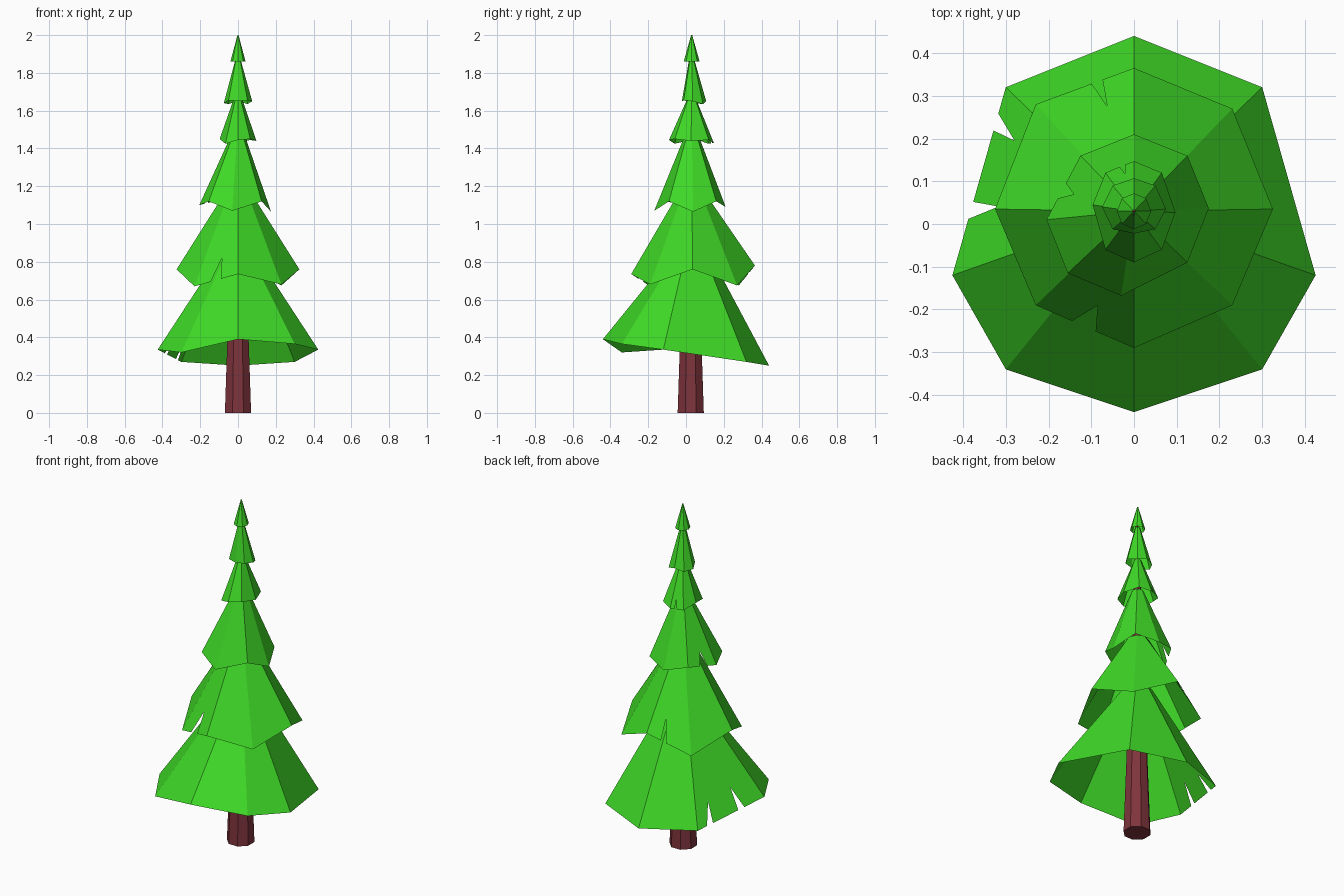
import bpy, bmesh, math
from mathutils import Vector

if "Cube" in bpy.data.objects:
    bpy.data.objects.remove(bpy.data.objects["Cube"])

CX, CY = 0.0, 0.03  # trunk axis


def material(name, color):
    m = bpy.data.materials.new(name)
    m.diffuse_color = (*color, 1.0)
    m.use_nodes = True
    m.node_tree.nodes["Principled BSDF"].inputs["Base Color"].default_value = m.diffuse_color
    return m


green = material("leaf green", (0.05, 0.70, 0.02))
brown = material("reddish bark", (0.21, 0.034, 0.045))


def finish(bm, name, mat):
    mesh = bpy.data.meshes.new(name)
    bm.to_mesh(mesh)
    bm.free()
    mesh.materials.append(mat)
    obj = bpy.data.objects.new(name, mesh)
    bpy.context.collection.objects.link(obj)
    return obj


def tier(name, rim, top_z, top_r, notches=()):
    """Open hollow skirt; rim runs clockwise from the back.
    Each notch is (side, start, middle, end, depth)."""
    bm = bmesh.new()
    rim = [Vector(p) for p in rim]
    n = len(rim)
    top = []
    for p in rim:
        d = Vector((p.x - CX, p.y - CY, 0)).normalized() * top_r
        top.append(Vector((CX + d.x, CY + d.y, top_z)))
    rv = [bm.verts.new(p) for p in rim]
    tv = [bm.verts.new(p) for p in top]
    for i in range(n):
        j = (i + 1) % n
        a, b = rim[i], rim[j]
        edge = [rv[i]]
        for side, t0, tm, t1, depth in notches:
            if side == i:
                tip = a.lerp(b, tm).lerp(top[i].lerp(top[j], tm), depth)
                edge += [bm.verts.new(p) for p in (a.lerp(b, t0), tip, a.lerp(b, t1))]
        edge += [rv[j], tv[j], tv[i]]
        bm.faces.new(edge[::-1])
    return finish(bm, name, green)


# Trunk: eight-sided taper running up through every tier
bm = bmesh.new()
rings = []
for z, r in ((0.0, 0.075), (1.98, 0.004)):
    rings.append([bm.verts.new((CX + r * math.cos(a), CY - 0.005 + r * math.sin(a), z))
                  for a in (math.pi / 8 + k * math.pi / 4 for k in range(8))])
low, high = rings
for k in range(8):
    j = (k + 1) % 8
    bm.faces.new((low[k], low[j], high[j], high[k]))
bm.faces.new(low[::-1])
bm.faces.new(high)
finish(bm, "trunk", brown)

# Branch tiers, bottom to top
tier("branch_tier_1",
     [(0, .44, .25), (.3, .32, .27), (.425, -.12, .335), (.3, -.34, .365),
      (0, -.44, .39), (-.3, -.34, .32), (-.425, -.12, .335), (-.3, .32, .27)],
     .87, .08, [(6, .30, .37, .39, .2), (6, .77, .78, .86, .18)])
tier("branch_tier_2",
     [(0, .365, .78), (.23, .27, .675), (.325, .035, .76), (.23, -.19, .68),
      (0, -.29, .735), (-.23, -.19, .67), (-.325, .035, .76), (-.23, .28, .675)],
     1.18, .06, [(4, .39, .46, .63, .24), (7, .57, .66, .68, .24)])
tier("branch_tier_3",
     [(0, .21, 1.09), (.125, .16, 1.12), (.175, .037, 1.065), (.125, -.09, 1.12),
      (-.03, -.168, 1.07), (-.155, -.115, 1.12), (-.205, .01, 1.10), (-.125, .16, 1.12)],
     1.48, .032, [(6, .33, .45, .57, .2)])
tier("branch_tier_4",
     [(0, .147, 1.43), (.065, .12, 1.445), (.097, .027, 1.44), (.065, -.06, 1.45),
      (0, -.09, 1.445), (-.067, -.06, 1.425), (-.097, .045, 1.45), (-.067, .12, 1.425)],
     1.67, .02, [(7, .5, .62, .68, .22)])
tier("branch_tier_5",
     [(0, .107, 1.65), (.05, .09, 1.635), (.075, .035, 1.65), (.05, -.012, 1.655),
      (0, -.022, 1.65), (-.05, -.012, 1.655), (-.075, .04, 1.64), (-.05, .09, 1.635)],
     1.87, .014)
tier("branch_tier_6",
     [(.04 * math.sin(k * math.pi / 4), .03 + .042 * math.cos(k * math.pi / 4), 1.86)
      for k in range(8)],
     2.0, .003)
